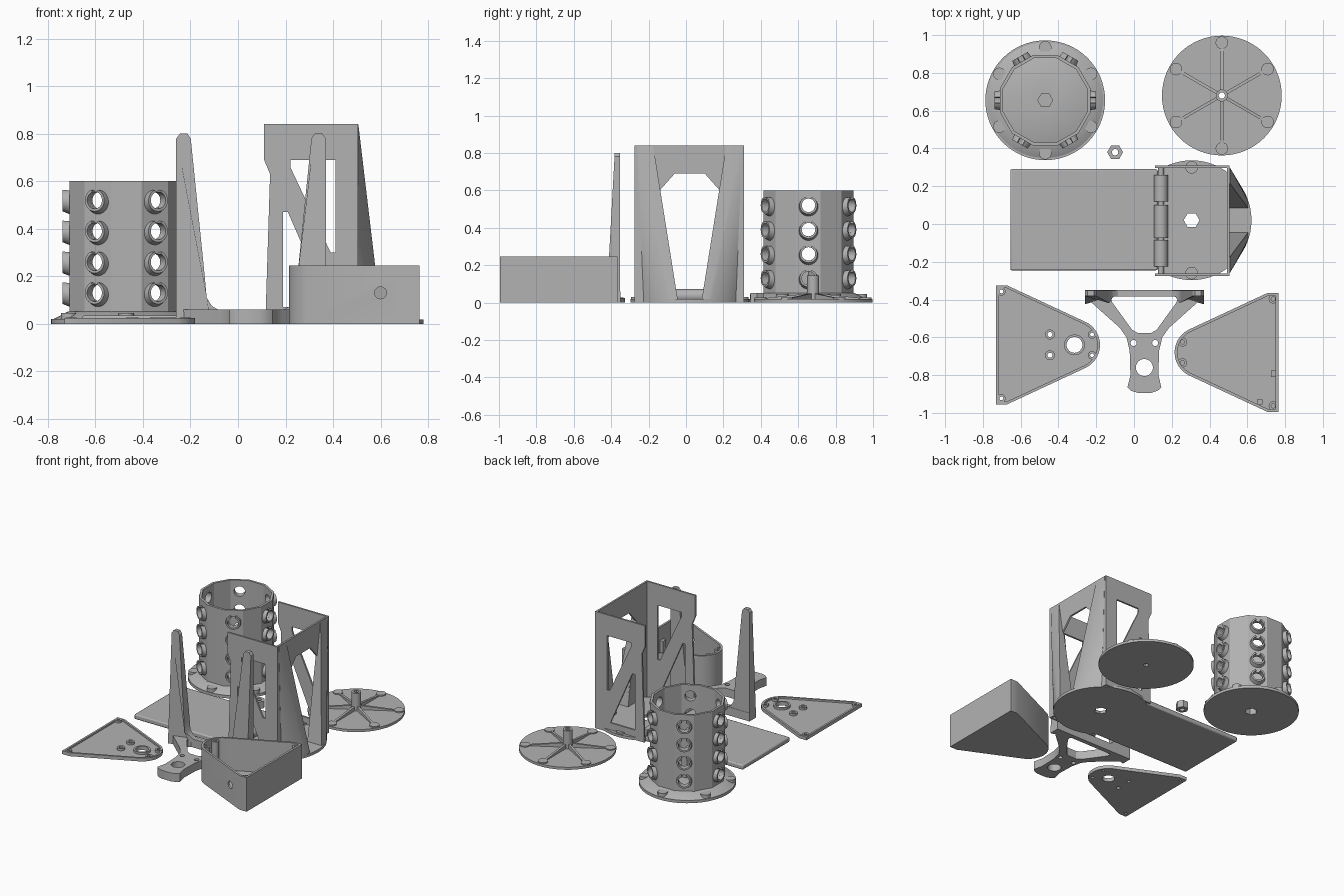
import bpy, bmesh
from math import sin, cos, pi, radians
from mathutils import Matrix, Vector

if "Cube" in bpy.data.objects:
    bpy.data.objects.remove(bpy.data.objects["Cube"])

grey = bpy.data.materials.new("plain_grey")
grey.use_nodes = True
grey.diffuse_color = (0.45, 0.45, 0.45, 1)
grey.node_tree.nodes["Principled BSDF"].inputs["Base Color"].default_value = (0.45, 0.45, 0.45, 1)
made = []
I = Matrix.Identity(4)


def finish(name, bm):
    bmesh.ops.recalc_face_normals(bm, faces=bm.faces[:])
    me = bpy.data.meshes.new(name)
    bm.to_mesh(me)
    bm.free()
    me.materials.append(grey)
    ob = bpy.data.objects.new(name, me)
    bpy.context.collection.objects.link(ob)
    made.append(ob)
    return ob


def build(name, *pieces):
    """One object from prisms: (outline, low, high, axis, matrix)."""
    bm = bmesh.new()
    for pts, lo, hi, *rest in pieces:
        axis = rest[0] if rest else "z"
        mat = rest[1] if len(rest) > 1 else I
        place = {"z": lambda u, v, w: (u, v, w), "y": lambda u, v, w: (u, w, v),
                 "x": lambda u, v, w: (w, u, v)}[axis]
        a, b = ([bm.verts.new(mat @ Vector(place(u, v, w))) for u, v in pts] for w in (lo, hi))
        bm.faces.new(a)
        bm.faces.new(b)
        for i in range(len(pts)):
            j = (i + 1) % len(pts)
            bm.faces.new((a[i], a[j], b[j], b[i]))
    return finish(name, bm)


def cut(ob, *pieces):
    tool = build("cutter", *pieces)
    mod = ob.modifiers.new("cut", "BOOLEAN")
    mod.operation, mod.object, mod.solver = "DIFFERENCE", tool, "EXACT"
    bpy.context.view_layer.objects.active = ob
    bpy.ops.object.modifier_apply(modifier=mod.name)
    made.remove(tool)
    bpy.data.objects.remove(tool)


def ring(x, y, r, n=32, start=0.0):
    return [(x + r * cos(start + 2 * pi * i / n), y + r * sin(start + 2 * pi * i / n)) for i in range(n)]


def rect(x0, x1, y0, y1):
    return [(x0, y0), (x1, y0), (x1, y1), (x0, y1)]


def around(x, y, deg):
    return Matrix.Translation((x, y, 0)) @ Matrix.Rotation(radians(deg), 4, "Z")


SIXTHS = range(0, 360, 60)
DISC = 0.317


def pads(x, y, angles, top):
    return [(ring(x + 0.28 * cos(radians(a)), y + 0.28 * sin(radians(a)), 0.033, 24), 0.005, top) for a in angles]


# Drum: base disc, sloping skirt, twelve-sided wall with holes and clips
DX, DY = -0.47, 0.655
hub_hole = (ring(DX, DY, 0.042, 6), -0.1, 0.2)
base = build("drum_base", (ring(DX, DY, DISC, 64), 0, 0.02))
cut(base, hub_hole)
bm = bmesh.new()
bmesh.ops.create_cone(bm, cap_ends=True, segments=48, radius1=0.31, radius2=0.245, depth=0.034,
                      matrix=Matrix.Translation((DX, DY, 0.035)))
skirt = finish("drum_skirt", bm)
cut(skirt, hub_hole)
build("drum_pads", *pads(DX, DY, range(30, 390, 60), 0.045))

rows = [0.13, 0.26, 0.39, 0.52]
wall = build("drum_wall", (ring(DX, DY, 0.248, 12, pi / 12), 0.02, 0.6))
cut(wall, (ring(DX, DY, 0.231, 12, pi / 12), 0.045, 0.7), hub_hole)
cut(wall, *[(ring(0, z, 0.036, 20), 0.15, 0.35, "x", around(DX, DY, a)) for a in SIXTHS for z in rows])

bm = bmesh.new()
for a in SIXTHS:
    for z in rows:
        mat = around(DX, DY, a) @ Matrix.Translation((0.235, 0, z))
        loops = []
        for k in range(25):
            t = radians(20 + 320 * k / 24)
            s, c = sin(t), cos(t)
            section = [(0, 0.036, 0), (0, 0.052, -0.008), (0.033, 0.047, 0), (0.033, 0.036, 0)]
            loops.append([bm.verts.new(mat @ Vector((d, r * s, r * c + drop))) for d, r, drop in section])
        for p, q in zip(loops, loops[1:]):
            for i in range(4):
                bm.faces.new((p[i], p[i - 1], q[i - 1], q[i]))
        bm.faces.new(loops[0])
        bm.faces.new(loops[-1])
finish("drum_clips", bm)

# Spoked disc with a centre post
SX, SY = 0.465, 0.68
axle = (ring(SX, SY, 0.018, 6), -0.1, 0.3)
disc = build("spoked_disc", (ring(SX, SY, DISC, 64), 0, 0.018))
cut(disc, axle)
post = build("disc_post", (ring(SX, SY, 0.032, 24), 0.01, 0.145))
cut(post, axle)
build("disc_pads", *pads(SX, SY, range(30, 390, 60), 0.026))
ramp = [(0.03, 0.01), (0.03, 0.048), (0.255, 0.024), (0.255, 0.01)]
build("disc_spokes", *[(ramp, -0.008, 0.008, "y", around(SX, SY, a)) for a in range(30, 390, 60)])

# Hexagonal nut
nut = build("hex_nut", (ring(-0.1, 0.38, 0.042, 6), 0, 0.05))
cut(nut, (ring(-0.1, 0.38, 0.017, 20), -0.1, 0.1))

# Tower floor
TX, TY = 0.305, 0.02
floor = build("tower_floor", ([(max(x, 0.11), y) for x, y in ring(TX, TY, DISC, 64)
                               if x > 0.09], 0, 0.02))
cut(floor, (ring(TX, TY, 0.042, 6), -0.1, 0.1))
build("tower_pads", *pads(TX, TY, (90, 270), 0.03))

# Tower side walls with two triangular windows each
side = [(0.115, 0), (0.505, 0), (0.505, 0.84), (0.11, 0.84), (0.11, 0.69), (0.135, 0.63)]
upper = [(0.22, 0.69), (0.22, 0.66), (0.39, 0.3), (0.41, 0.3), (0.41, 0.69)]
lower = [(0.19, 0.07), (0.385, 0.07), (0.21, 0.47), (0.19, 0.47)]
for name, y in (("tower_front_wall", -0.275), ("tower_back_wall", 0.297)):
    w = build(name, (side, y, y + 0.013, "y"))
    cut(w, (upper, y - 0.1, y + 0.1, "y"), (lower, y - 0.1, y + 0.1, "y"))

# Tower end wall with a tapered opening
end = build("tower_end_wall", (rect(-0.275, 0.31, 0, 0.84), 0.492, 0.505, "x"))
half = [(0.065, 0.02), (0.16, 0.6), (0.08, 0.69)]
kite = [(TY + u, z) for u, z in half] + [(TY - u, z) for u, z in reversed(half)]
cut(end, (kite, 0.4, 0.6, "x"))

# Tower buttresses: flat top edge blending to the round floor, split down the middle
bm = bmesh.new()
for s in (-1, 1):
    for x in (0.498, 0.507):
        bm.verts.new((x, TY + s * 0.28, 0.838))
    bm.verts.new((0.498, TY + s * 0.246, 0))
    for a in range(18, 53, 3):
        bm.verts.new((TX + DISC * cos(radians(a)), TY + s * DISC * sin(radians(a)), 0))
bmesh.ops.convex_hull(bm, input=bm.verts[:])
buttress = finish("tower_buttresses", bm)
gap = [(TY - 0.065, 0.02), (TY + 0.065, 0.02), (TY + 0.205, 0.9), (TY - 0.205, 0.9)]
cut(buttress, (gap, 0.4, 0.8, "x"))

# Hinged flap and its knuckles
flap = build("flap", (rect(-0.655, 0.125, -0.245, 0.29), 0, 0.035))
bev = flap.modifiers.new("soft_edges", "BEVEL")
bev.width, bev.segments = 0.008, 2
build("hinge_knuckles", *[(ring(0.143, 0.036, 0.036, 24), a, b, "y")
                          for a, b in ((-0.225, -0.085), (-0.075, 0.1), (0.12, 0.26))])
build("hinge_pin", (ring(0.143, 0.036, 0.015, 16), -0.27, 0.3, "y"))


def wedge(flat, y, d, s):
    """Triangular plan with a round nose; s is the nose direction, d an inset."""
    h = 0.315 - d
    top = [(d, h), (0.058 - 0.24 * d, h)]
    nose = [(0.415 + (0.135 - d) * cos(radians(a)), (0.135 - d) * sin(radians(a))) for a in range(63, -64, -7)]
    pts = top + nose + [(u, -v) for u, v in reversed(top)]
    return [(flat + s * u, y + v) for u, v in pts]


def screw_spots(flat, y, s):
    return [(flat + s * u, y + k * v) for u, v in ((0.028, 0.283), (0.508, 0.055)) for k in (-1, 1)]


# Lid with rim, screw posts and openings
LX, LY = -0.73, -0.64
lid = build("lid", (wedge(LX, LY, 0, 1), 0, 0.024))
cut(lid, (wedge(LX, LY, 0.014, 1), 0.012, 0.1))
bosses = [(x, y, 0.022, 0.01) for x, y in screw_spots(LX, LY, 1)]
bosses += [(-0.445, LY + k * 0.055, 0.026, 0.013) for k in (-1, 1)] + [(-0.315, LY, 0.055, 0.042)]
cut(lid, *[(ring(x, y, r, 24), -0.1, 0.1) for x, y, _, r in bosses])
collars = build("lid_bosses", *[(ring(x, y, r, 24), 0.002, 0.027) for x, y, r, _ in bosses])
cut(collars, *[(ring(x, y, r, 24), -0.1, 0.1) for x, y, _, r in bosses])

# Open box with screw posts and a side hole
BX, BY = 0.765, -0.68
box = build("box", (wedge(BX, BY, 0, -1), 0, 0.245))
cut(box, (wedge(BX, BY, 0.015, -1), 0.015, 0.4))
cut(box, (ring(0.6, 0.13, 0.025, 24), -1.1, -0.75, "y"))
spots = screw_spots(BX, BY, -1)
posts = build("box_posts", *[(ring(x, y, 0.024, 24), 0.005, 0.235) for x, y in spots])
cut(posts, *[(ring(x, y, 0.011, 16), 0.1, 0.4) for x, y in spots])
build("box_tabs", (rect(0.725, 0.755, -0.81, -0.775), 0.01, 0.15), (rect(0.65, 0.68, -0.955, -0.93), 0.01, 0.15))

# Forked bracket: flat frame with a round nose
CX = 0.055


def mirrored(pts):
    return [(CX + u, v) for u, v in pts] + [(CX - u, v) for u, v in reversed(pts)]


outline = [(0.315, -0.35), (0.315, -0.385), (0.13, -0.55), (0.095, -0.6), (0.078, -0.67), (0.074, -0.8),
           (0.09, -0.865), (0.07, -0.883), (0.035, -0.894)]
frame = build("bracket_frame", (mirrored(outline), 0, 0.06))
window = [(0.16, -0.383), (0.176, -0.395), (0.17, -0.415), (0.065, -0.56), (0.035, -0.577)]
cut(frame, (mirrored(window), -0.1, 0.1), (ring(CX, -0.76, 0.045), -0.1, 0.1),
    *[(ring(CX + k * 0.057, -0.63, 0.016, 20), -0.1, 0.1) for k in (-1, 1)])

# Bracket prongs, thinner towards the tip
prong = [(0.315, 0), (0.315, 0.78), (0.3, 0.8), (0.268, 0.8), (0.254, 0.78), (0.195, 0.2), (0.187, 0.11),
         (0.165, 0.075), (0.14, 0.06), (0.14, 0.045), (0.176, 0.03), (0.176, 0)]
for name, s in (("left_prong", 1), ("right_prong", -1)):
    ob = build(name, ([(CX + s * u, z) for u, z in prong], -0.425, -0.352, "y"))
    for v in ob.data.vertices:
        if v.co.y < -0.4:
            v.co.y = -0.425 + 0.055 * v.co.z if abs(v.co.x - CX) > 0.18 else -0.385

# Smooth round sides, keep corners crisp
bpy.ops.object.select_all(action="DESELECT")
for ob in made:
    ob.select_set(True)
bpy.context.view_layer.objects.active = made[0]
bpy.ops.object.shade_smooth_by_angle(angle=radians(28))
